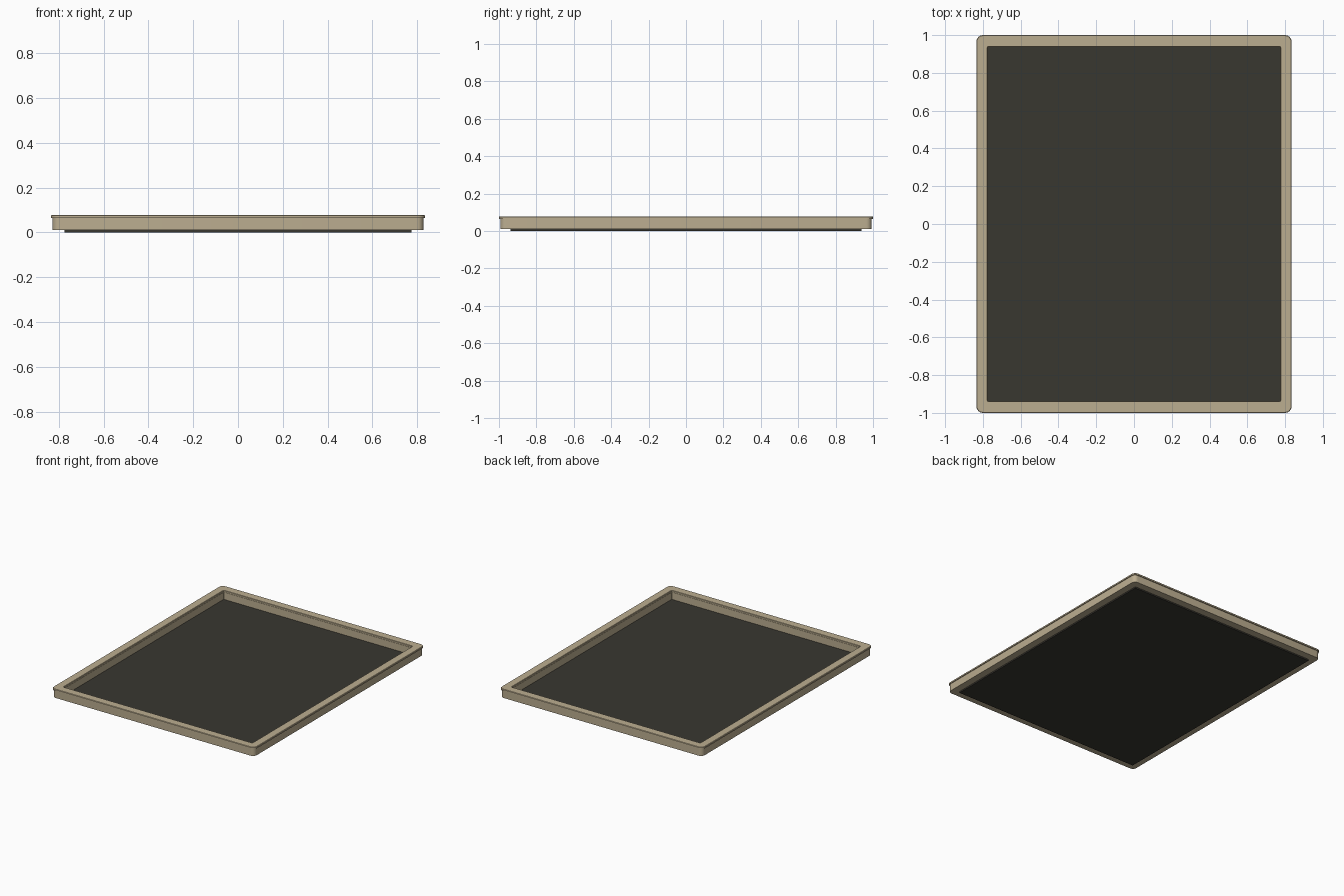
import bpy, bmesh, math

if "Cube" in bpy.data.objects:
    bpy.data.objects.remove(bpy.data.objects["Cube"])


def material(name, rgb):
    m = bpy.data.materials.new(name)
    m.diffuse_color = (*rgb, 1)
    m.use_nodes = True
    m.node_tree.nodes["Principled BSDF"].inputs["Base Color"].default_value = m.diffuse_color
    return m


def rounded_rect(hx, hy, r, seg=6):
    """Counter-clockwise rounded rectangle outline."""
    pts = []
    for k, (sx, sy) in enumerate([(1, 1), (-1, 1), (-1, -1), (1, -1)]):
        for i in range(seg + 1):
            a = math.radians(90 * (k + i / seg))
            pts.append((sx * (hx - r) + r * math.cos(a),
                        sy * (hy - r) + r * math.sin(a)))
    return pts


def ring(name, sections, mat):
    """Closed ring lofted through (half x, half y, radius, z) sections."""
    bm = bmesh.new()
    loops = [[bm.verts.new((x, y, z)) for x, y in rounded_rect(hx, hy, r)]
             for hx, hy, r, z in sections]
    for a, b in zip(loops, loops[1:] + loops[:1]):
        n = len(a)
        for i in range(n):
            j = (i + 1) % n
            bm.faces.new((a[i], a[j], b[j], b[i]))
    bmesh.ops.recalc_face_normals(bm, faces=bm.faces)
    return finish(name, bm, mat)


def finish(name, bm, mat):
    me = bpy.data.meshes.new(name)
    bm.to_mesh(me)
    bm.free()
    me.materials.append(mat)
    ob = bpy.data.objects.new(name, me)
    bpy.context.collection.objects.link(ob)
    bpy.context.view_layer.objects.active = ob
    ob.select_set(True)
    bpy.ops.object.shade_smooth_by_angle(angle=math.radians(30))
    ob.select_set(False)
    return ob


tan = material("tan_frame", (0.50, 0.42, 0.28))
dark = material("dark_panel", (0.04, 0.038, 0.03))

# Frame walls
ring("frame_body", [(0.828, 0.993, 0.03, 0.01), (0.828, 0.993, 0.03, 0.065),
                    (0.773, 0.937, 0.002, 0.065), (0.773, 0.937, 0.002, 0.01)], tan)

# Slightly overhanging top lip with softened outer edge
ring("frame_lip", [(0.834, 1.0, 0.034, 0.065), (0.834, 1.0, 0.034, 0.075),
                   (0.831, 0.997, 0.031, 0.078), (0.777, 0.941, 0.008, 0.078),
                   (0.775, 0.939, 0.006, 0.076), (0.775, 0.939, 0.006, 0.065)], tan)

# Thin base panel closing the underside
bm = bmesh.new()
bmesh.ops.create_cube(bm, size=1)
for v in bm.verts:
    v.co = (v.co.x * 1.55, v.co.y * 1.876, (v.co.z + 0.5) * 0.012)
finish("base_panel", bm, dark)
